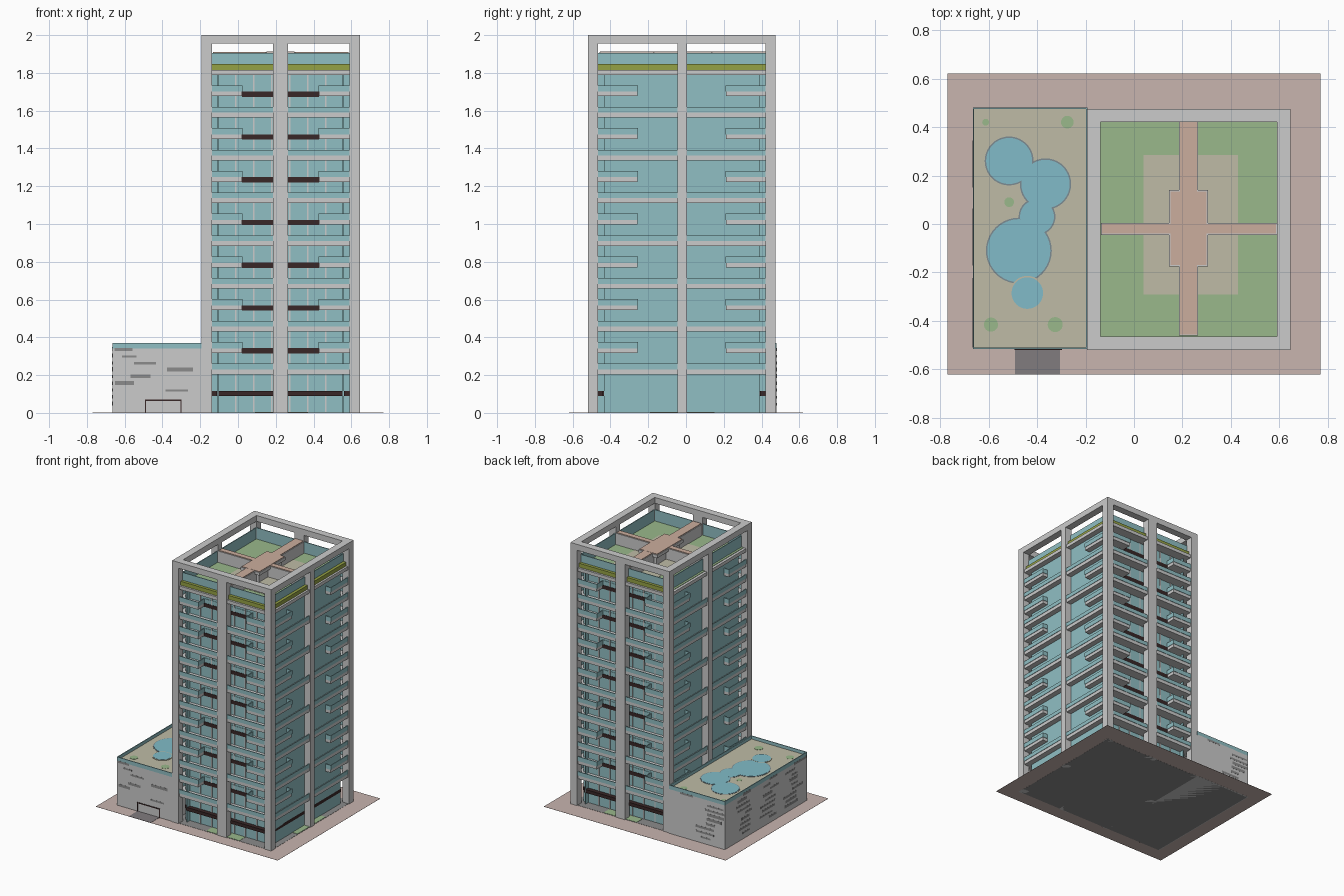
import bpy, bmesh, math, random
from mathutils import Matrix, Vector

if "Cube" in bpy.data.objects:
    bpy.data.objects.remove(bpy.data.objects["Cube"])
random.seed(4)


def mat(name, r, g, b):
    m = bpy.data.materials.new(name)
    m.diffuse_color = (r, g, b, 1)
    m.use_nodes = True
    m.node_tree.nodes["Principled BSDF"].inputs["Base Color"].default_value = m.diffuse_color
    return m


GLASS = mat("glass", .28, .52, .55)
DARK = mat("dark", .04, .02, .02)
GREEN = mat("grass", .32, .48, .26)
LIME = mat("planting", .30, .36, .06)
TAN = mat("sand", .52, .50, .38)
BROWN = mat("terracotta", .60, .42, .34)
PINK = mat("paving", .58, .46, .43)
WATER = mat("water", .22, .50, .58)
ASPHALT = mat("asphalt", .22, .20, .21)
STONE = mat("dark_stone", .26, .26, .26)
EDGE = mat("pool_stone", .2, .26, .29)


def finish(name, bm, m):
    me = bpy.data.meshes.new(name)
    bmesh.ops.recalc_face_normals(bm, faces=bm.faces)
    bm.to_mesh(me)
    bm.free()
    ob = bpy.data.objects.new(name, me)
    bpy.context.collection.objects.link(ob)
    if m:
        me.materials.append(m)
    return ob


def boxes(name, items, m=None):
    """One object from boxes given as (x0, x1, y0, y1, z0, z1)."""
    bm = bmesh.new()
    for x0, x1, y0, y1, z0, z1 in items:
        mx = Matrix.Translation(((x0 + x1) / 2, (y0 + y1) / 2, (z0 + z1) / 2))
        bmesh.ops.create_cube(bm, size=1, matrix=mx @ Matrix.Diagonal((x1 - x0, y1 - y0, z1 - z0, 1)))
    return finish(name, bm, m)


def prism(name, pts, layers, m=None):
    bm = bmesh.new()
    for z0, z1 in layers:
        f = bm.faces.new([bm.verts.new((x, y, z0)) for x, y in pts])
        r = bmesh.ops.extrude_face_region(bm, geom=[f])
        vs = [v for v in r["geom"] if isinstance(v, bmesh.types.BMVert)]
        bmesh.ops.translate(bm, vec=(0, 0, z1 - z0), verts=vs)
        # keep the bottom closed
        if not f.is_valid:
            bm.faces.new([v for v in bm.verts if abs(v.co.z - z0) < 1e-6])
    return finish(name, bm, m)


def discs(name, circles, z0, z1, grow=0, m=None):
    bm = bmesh.new()
    for i, (x, y, r) in enumerate(circles):
        # tiny height steps avoid coincident tops
        bmesh.ops.create_cone(bm, cap_ends=True, segments=40, radius1=r + grow, radius2=r + grow,
                              depth=z1 - z0, matrix=Matrix.Translation((x, y, (z0 + z1) / 2 + i * .0001)))
    return finish(name, bm, m)


def walls(pts, z0, z1, t=.003):
    """Thin boxes along a closed axis-aligned outline."""
    out = []
    for (ax, ay), (bx, by) in zip(pts, pts[1:] + pts[:1]):
        out.append((min(ax, bx) - t, max(ax, bx) + t, min(ay, by) - t, max(ay, by) + t, z0, z1))
    return out


def rect(x0, x1, y0, y1):
    return [(x0, y0), (x1, y0), (x1, y1), (x0, y1)]


def inset(b, d):
    return (b[0] + d, b[1] - d, b[2] + d, b[3] - d)


TOWER = (-.193, .645, -.52, .475)                 # tower outline
X0, X1, Y0, Y1 = TOWER
C = .055                                          # column size
E = .010                                          # slab inset
W = .085                                          # glass recess
sx0, sx1, sy0, sy1 = inset(TOWER, E)
wx0, wx1, wy0, wy1 = inset(TOWER, W)
cx0, cx1, cy0, cy1 = inset(TOWER, C - .003)
MX, MY = (.185, .265), (-.045, .005)              # middle column spans
NX, NY = (.02, .43), (-.258, .213)                # balcony notch spans
PITCH = .2265

# Site plate, driveway and ground planting
boxes("paving", [(-.77, .77, -.62, .62, .0006, .0016)], PINK)
boxes("building_base", [(-.66, .64, -.515, .47, 0, .003)], STONE)
boxes("driveway", [(-.49, -.305, -.62, -.515, .0008, .0026)], ASPHALT)
boxes("ground_planting", [(.09, .37, -.512, -.44, .002, .005), (.09, .37, .40, .467, .002, .005),
                          (.565, .637, -.19, .15, .002, .005)], GREEN)

# Exposed frame: columns and crown ring
cols = [(x, x + C, y, y + C, 0, 1.96) for x in (X0, X1 - C) for y in (Y0, Y1 - C)]
cols += [(*MX, y, y + C, 0, 1.96) for y in (Y0, Y1 - C)]
cols += [(x, x + C, *MY, 0, 1.96) for x in (X0, X1 - C)]
boxes("frame_columns", cols)
boxes("crown_ring", [(X0, X1, Y0, Y0 + C, 1.955, 2), (X0, X1, Y1 - C, Y1, 1.955, 2),
                     (X0, X0 + C, Y0 + C, Y1 - C, 1.955, 2), (X1 - C, X1, Y0 + C, Y1 - C, 1.955, 2)])

# Floor slabs: full ones alternate with notched ones
full = rect(sx0, sx1, sy0, sy1)
notched = [(sx0, sy0), (NX[0], sy0), (NX[0], wy0), (NX[1], wy0), (NX[1], sy0), (sx1, sy0),
           (sx1, NY[0]), (wx1, NY[0]), (wx1, NY[1]), (sx1, NY[1]), (sx1, sy1),
           (NX[1], sy1), (NX[1], wy1), (NX[0], wy1), (NX[0], sy1), (sx0, sy1),
           (sx0, NY[1]), (wx0, NY[1]), (wx0, NY[0]), (sx0, NY[0])]
tops = [.2045 + PITCH * k for k in range(8)]
mids = [z + .113 for z in tops[:7]]
prism("full_slabs", full, [(z, z + .026) for z in tops])
prism("notched_slabs", notched, [(z, z + .024) for z in mids])

# Glass balustrades on the slab edges
rails = []
for z in tops[:7]:
    rails += walls(full, z + .026, z + .056)
for z in mids:
    rails += walls(notched, z + .024, z + .058)
boxes("balustrades", rails, GLASS)

# Recessed glazing (plus-shaped at the corners), mullions and dark spandrels
boxes("glazing", [(cx0, cx1, wy0, wy1, .002, 1.80), (wx0, wx1, cy0, cy1 - .0, .002, 1.80)][:1]
      + [(wx0, wx1, wy0, wy1, .002, 1.80)], GLASS).name = "glazing_front_back"
boxes("glazing_corner_returns", [(x0, x1, y0, y1, .002, 1.80)
                                 for x0, x1 in ((wx0, wx0 + .006), (wx1 - .006, wx1))
                                 for y0, y1 in ((cy0, wy0), (wy1, cy1))], GLASS)
mull = []
for i in range(1, 7):
    x = wx0 + (wx1 - wx0) * i / 7
    mull.append((x - .004, x + .004, wy0 - .005, wy1 + .005, .004, 1.79))
boxes("mullions", mull)
spans = []
for z in mids:
    spans += [(*NX, wy0 - .006, wy1 + .006, z - .003, z + .025),
              (wx0 - .006, wx1 + .006, *NY, z - .003, z + .025)]
spans += [(cx0, cx1, wy0 - .006, wy1 + .006, .09, .115), (wx0 - .006, wx1 + .006, cy0, cy1, .09, .115)]
boxes("spandrels", spans, DARK)

# Roof garden: lawn, terrace, planters and parapet
R = tops[7] + .026
boxes("roof_lawn", [(sx0 + .02, sx1 - .02, sy0 + .02, sy1 - .02, R - .002, R + .003)], GREEN)
boxes("roof_terrace", [(.04, .43, -.29, .285, R, R + .005)], TAN)
px0, px1, py0, py1 = inset(TOWER, .025)
boxes("edge_planters", [(px0, px1, py0, py0 + .025, R - .002, 1.846),
                        (px0, px1, py1 - .025, py1, R - .002, 1.846),
                        (px1 - .025, px1, py0, py1, R - .002, 1.846)], LIME)
boxes("roof_parapet", walls(rect(*inset(TOWER, .05)), R, 1.905), GLASS)

# Cross-shaped roof walls with terracotta caps
arm_x, arm_y = (-.137, .59, *MY), (*MX, -.46, .425)
mid = (.145, .305, -.175, .14)
boxes("roof_cross_walls", [(*arm_x, R, 1.906), (*arm_y, R, 1.907), (*mid, 1.885, 1.908),
                           (*inset(mid, .02), R, 1.89)])
boxes("roof_cross_caps", [(*inset(arm_x, .005), 1.90, 1.911), (*inset(arm_y, .005), 1.90, 1.912),
                          (*inset(mid, .005), 1.90, 1.913)], BROWN)

# Podium block with deck and glass rim
PX0, PX1, PY0, PY1 = -.665, X0, -.515, .48
boxes("podium", [(PX0, PX1, PY0, PY1, 0, .342)])
boxes("podium_deck", [(PX0 + .004, PX1, PY0 + .004, PY1 - .004, .34, .346)], TAN)
boxes("podium_rim", walls(rect(PX0 + .003, PX1 - .002, PY0 + .003, PY1 - .003), .34, .37), GLASS)

# Pools and shrubs on the deck
pools = [(-.515, .26, .095), (-.365, .165, .10), (-.40, .03, .07), (-.475, -.11, .13)]
discs("pool_edge", pools, .34, .3475, .006, EDGE)
discs("pool_water", pools, .34, .349, 0, WATER)
discs("small_pool_edge", [(-.44, -.285, .065)], .34, .3495, .006, TAN)
discs("small_pool_water", [(-.44, -.285, .065)], .34, .3505, 0, WATER)
discs("shrubs", [(-.612, .42, .014), (-.275, .42, .026), (-.515, .09, .02),
                 (-.59, -.415, .029), (-.325, -.415, .031)], .34, .3475, 0, GREEN)

# Stone courses on the podium walls
stones = []
for row in range(9):
    z = .04 + row * .036
    for k in range(5):
        l, t = random.uniform(.07, .17), random.uniform(.012, .022)
        if k < 2:
            x = random.uniform(PX0, PX1 - .17)
            if not (k == 0 and z < .10):
                y = PY0 if k == 0 else PY1
                stones.append((x, x + l, y - .0008, y + .0008, z, z + t))
        else:
            y = PY0 + (k - 2) * .33 + random.uniform(0, .15)
            stones.append((PX0 - .0008, PX0 + .0008, y, y + l, z, z + t))
boxes("stone_courses", stones, STONE)

# Garage door with dark surround
boxes("garage_surround", [(-.493, -.486, PY0 - .004, PY0, 0, .07), (-.305, -.298, PY0 - .004, PY0, 0, .07),
                          (-.493, -.298, PY0 - .004, PY0, .064, .071)], DARK)
